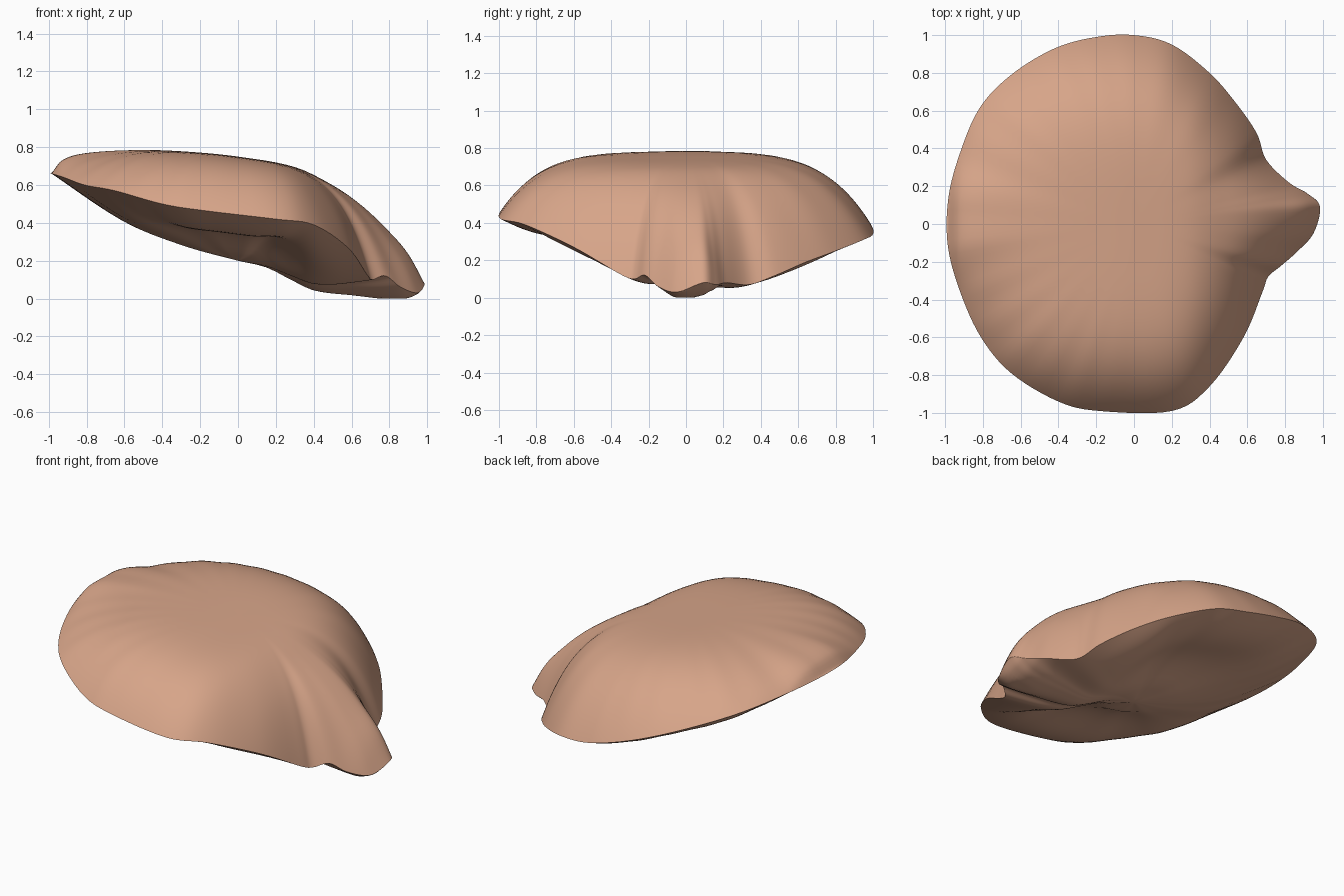
import bpy, bmesh, math
from mathutils import Vector

if "Cube" in bpy.data.objects:
    bpy.data.objects.remove(bpy.data.objects["Cube"])

# Wavy rim of the shell, walking counter-clockwise from the beak (x, y, z)
RIM = [(.985, .09, .08), (.92, .16, .07), (.82, .22, .08), (.70, .34, .07), (.65, .48, .12),
       (.54, .64, .19), (.40, .80, .25), (.20, .95, .31), (0, 1, .34), (-.2, .99, .39),
       (-.42, .93, .46), (-.65, .79, .54), (-.82, .61, .60), (-.93, .35, .64), (-.985, .12, .66),
       (-.985, -.12, .66), (-.92, -.36, .64), (-.81, -.60, .60), (-.65, -.79, .57),
       (-.40, -.94, .50), (-.18, -.99, .465), (.2, -.99, .42), (.40, -.86, .39),
       (.58, -.60, .27), (.68, -.36, .13), (.71, -.28, .10), (.78, -.22, .12),
       (.86, -.15, .06), (.95, -.05, .03)]
# Centre-line heights (x, z) of the domed top and the keeled underside
TOP = [(-.985, .67), (-.93, .735), (-.8, .77), (-.5, .785), (-.25, .775), (0, .75), (.3, .695),
       (.5, .60), (.65, .50), (.8, .37), (.9, .27), (.985, .14)]
BOTTOM = [(-.985, .65), (-.6, .40), (-.3, .28), (0, .20), (.15, .165), (.28, .10), (.4, .045),
          (.6, .022), (.85, .003), (.94, .03), (.985, .07)]


def cubic(a, b, c, d, t):
    return .5 * (2 * b + (c - a) * t + (2 * a - 5 * b + 4 * c - d) * t * t
                 + (3 * b - a - 3 * c + d) * t ** 3)


def height(pts, x):
    """Smooth height along a centre-line profile."""
    x = min(max(x, pts[0][0]), pts[-1][0])
    i = max(k for k in range(len(pts) - 1) if pts[k][0] <= x)
    (x0, z0), (x1, z1) = pts[i], pts[i + 1]

    def slope(k):
        a, b = pts[max(k - 1, 0)], pts[min(k + 1, len(pts) - 1)]
        return (b[1] - a[1]) / (b[0] - a[0])
    h = x1 - x0
    t = (x - x0) / h
    return ((2 * t ** 3 - 3 * t * t + 1) * z0 + (t ** 3 - 2 * t * t + t) * h * slope(i)
            + (3 * t * t - 2 * t ** 3) * z1 + (t ** 3 - t * t) * h * slope(i + 1))


def rim_points(steps):
    n = len(RIM)
    out = []
    for i in range(n):
        p = [Vector(RIM[(i + k) % n]) for k in (-1, 0, 1, 2)]
        out += [cubic(*p, j / steps) for j in range(steps)]
    return out


def top_power(ang):
    """Dome falls late towards the rim, latest beside the beak."""
    return 4.5 - .3 * math.sin(ang) + 1.5 * max(0, math.cos(ang)) ** 2


def bottom_power(ang):
    """Underside is nearly straight, but rolls under at the shoulders."""
    front = max(0, math.cos(ang)) ** 1.5
    return 1.1 + front * (1.0 + .6 * math.sin(ang))


def lip_roll(s, ang):
    """Rounded lip below the rim with a hollow behind it, on both flanks."""
    if s < .2:
        return 0
    return .035 * math.sin(ang) ** 2 * math.sin(2 * math.pi * (s - .2) / .8)


rim = rim_points(6)
RINGS = 30
bm = bmesh.new()


def surface(profile, power, extra, ribs, edge):
    """Fan of rings from the centre out to the shared rim."""
    centre = bm.verts.new((0, 0, height(profile, 0)))
    rings = []
    for k in range(1, RINGS):
        s = math.sin(k / RINGS * math.pi / 2)
        ring = []
        for p in rim:
            ang = math.atan2(p.y, p.x)
            x, y = p.x * s, p.y * s
            z = height(profile, x) + (p.z - height(profile, p.x)) * s ** power(ang)
            # faint ribs, away from the beak, fading at the centre and the rim
            fade = s ** 4 * (1 - s ** 10) * (.5 - .5 * math.cos(ang))
            z += ribs * fade * math.sin(26 * ang + 2 * math.sin(3 * ang)) + extra(s, ang)
            ring.append(bm.verts.new((x, y, max(z, 0))))
        rings.append(ring)
    rings.append(edge)
    n = len(rim)
    for i in range(n):
        j = (i + 1) % n
        bm.faces.new((centre, rings[0][i], rings[0][j]))
        for a, b in zip(rings, rings[1:]):
            bm.faces.new((a[i], b[i], b[j], a[j]))


# Upper dome and lower keel meet at one rim
edge = [bm.verts.new(p) for p in rim]
surface(TOP, top_power, lambda s, ang: 0, .006, edge)
surface(BOTTOM, bottom_power, lip_roll, .003, edge)
bmesh.ops.recalc_face_normals(bm, faces=bm.faces)

mesh = bpy.data.meshes.new("shell")
bm.to_mesh(mesh)
bm.free()
shell = bpy.data.objects.new("shell", mesh)
bpy.context.collection.objects.link(shell)

mat = bpy.data.materials.new("warm tan")
mat.diffuse_color = (.68, .375, .25, 1)
mat.use_nodes = True
mat.node_tree.nodes["Principled BSDF"].inputs["Base Color"].default_value = mat.diffuse_color
mesh.materials.append(mat)

bpy.context.view_layer.objects.active = shell
shell.select_set(True)
bpy.ops.object.shade_smooth_by_angle(angle=math.radians(80))
